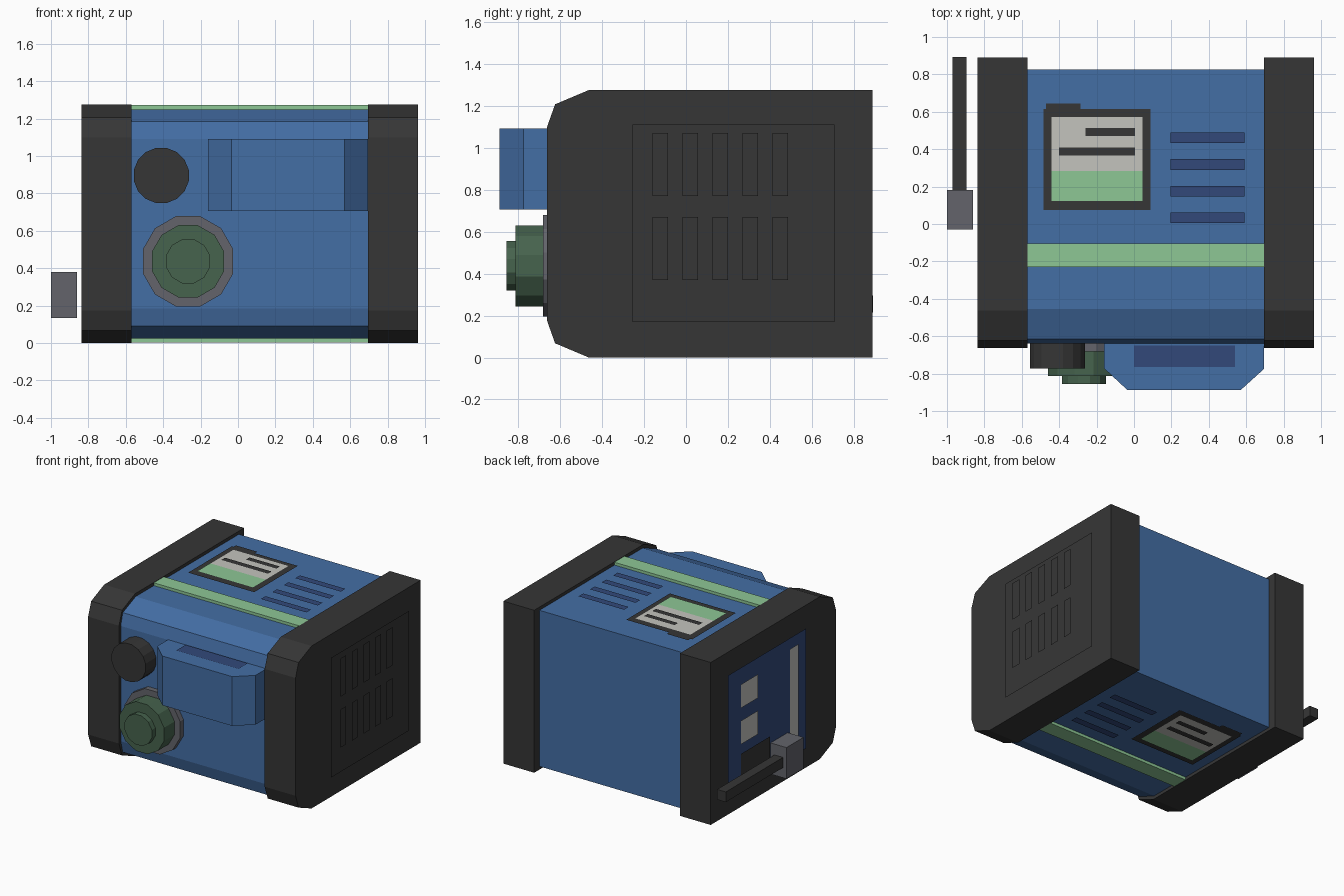
import bpy, bmesh, math
from mathutils import Vector

if "Cube" in bpy.data.objects:
    bpy.data.objects.remove(bpy.data.objects["Cube"])


def material(name, r, g, b):
    m = bpy.data.materials.new(name)
    lin = [(c / 255 / 12.92) if c < 11 else ((c / 255 + 0.055) / 1.055) ** 2.4 for c in (r, g, b)]
    m.diffuse_color = (*lin, 1)
    m.use_nodes = True
    m.node_tree.nodes["Principled BSDF"].inputs["Base Color"].default_value = m.diffuse_color
    return m


BLUE = material("body blue", 68, 110, 165)
DARK = material("charcoal", 54, 54, 54)
NAVY = material("navy", 50, 73, 122)
GREEN = material("light green", 141, 199, 149)
PALE = material("pale grey", 196, 196, 190)
LENS = material("dark green", 70, 99, 77)
GREY = material("mid grey", 99, 100, 107)


def finish(name, bm, mat):
    me = bpy.data.meshes.new(name)
    bm.to_mesh(me)
    bm.free()
    me.materials.append(mat)
    ob = bpy.data.objects.new(name, me)
    bpy.context.collection.objects.link(ob)
    return ob


def prism(name, mat, points, offset):
    """Extrude a closed 3D outline along an offset."""
    bm = bmesh.new()
    face = bm.faces.new([bm.verts.new(p) for p in points])
    ext = bmesh.ops.extrude_face_region(bm, geom=[face])
    bmesh.ops.translate(bm, vec=Vector(offset),
                        verts=[v for v in ext["geom"] if isinstance(v, bmesh.types.BMVert)])
    bmesh.ops.recalc_face_normals(bm, faces=bm.faces)
    return finish(name, bm, mat)


def box(name, mat, x0, x1, y0, y1, z0, z1):
    return prism(name, mat, [(x0, y0, z0), (x1, y0, z0), (x1, y1, z0), (x0, y1, z0)], (0, 0, z1 - z0))


def side_plate(name, mat, x, y0, y1, z0, z1):
    """Flat sheet facing +x or -x, outward by the sign of x."""
    pts = [(x, y0, z0), (x, y1, z0), (x, y1, z1), (x, y0, z1)]
    bm = bmesh.new()
    bm.faces.new([bm.verts.new(p) for p in (pts if x > 0 else pts[::-1])])
    return finish(name, bm, mat)


def level_plate(name, mat, x0, x1, y0, y1, z, up=True):
    pts = [(x0, y0, z), (x1, y0, z), (x1, y1, z), (x0, y1, z)]
    bm = bmesh.new()
    bm.faces.new([bm.verts.new(p) for p in (pts if up else pts[::-1])])
    return finish(name, bm, mat)


def drum(name, mat, x, z, r, y0, y1, n):
    """Flat-topped n-sided cylinder along y."""
    pts = [(x + r * math.cos((i + 0.5) * math.tau / n), y0,
            z + r * math.sin((i + 0.5) * math.tau / n)) for i in range(n)]
    return prism(name, mat, pts, (0, y1 - y0, 0))


MID = 0.6375  # the housing is symmetric about this height


def housing(name, mat, x0, x1, half_profile):
    pts = half_profile + [(y, 2 * MID - z) for y, z in reversed(half_profile)]
    return prism(name, mat, [(x0, y, z) for y, z in pts], (x1 - x0, 0, 0))


# Main body and the two end caps
L, R = -0.57, 0.695
housing("body", BLUE, L - 0.05, R + 0.05, [(0.825, 1.25), (-0.455, 1.25), (-0.615, 1.185), (-0.64, 1.09)])
cap = [(0.89, 1.275), (-0.463, 1.275), (-0.624, 1.207), (-0.662, 1.10)]
housing("left_end_cap", DARK, -0.838, L, cap)
housing("right_end_cap", DARK, R, 0.963, cap)

# Stripe, label and vents, repeated on the top and the underside
for side, s in (("top", 1), ("bottom", -1)):
    def h(z):
        return z if s > 0 else 2 * MID - z
    box(side + "_stripe", GREEN, L, R, -0.23, -0.105, min(h(1.24), h(1.272)), max(h(1.24), h(1.272)))
    for part, mat, x0, x1, y0, y1, z in (
            ("label_frame", DARK, -0.485, 0.088, 0.075, 0.615, 1.258),
            ("label_tab", DARK, -0.47, -0.285, 0.615, 0.645, 1.258),
            ("label_paper", PALE, -0.44, 0.045, 0.283, 0.572, 1.264),
            ("label_green_band", GREEN, -0.44, 0.045, 0.123, 0.283, 1.264),
            ("label_short_bar", DARK, -0.26, 0.005, 0.47, 0.513, 1.270),
            ("label_long_bar", DARK, -0.40, 0.005, 0.365, 0.41, 1.270)):
        level_plate(f"{side}_{part}", mat, x0, x1, y0, y1, h(z), s > 0)
    for i in range(4):
        y = 0.005 + i * 0.1425
        level_plate(f"{side}_vent_{i}", NAVY, 0.195, 0.59, y, y + 0.057, h(1.26), s > 0)

# Front knob and stepped lens
drum("front_knob", DARK, -0.41, 0.896, 0.15, -0.6, -0.772, 16)
drum("lens_ring", GREY, -0.267, 0.437, 0.25, -0.6, -0.682, 12)
drum("lens_barrel", LENS, -0.267, 0.437, 0.2, -0.65, -0.812, 12)
drum("lens_tip", LENS, -0.267, 0.437, 0.122, -0.8, -0.856, 12)

# Chamfered front compartment with a slot on top
outline = [(-0.16, -0.6), (-0.16, -0.772), (-0.035, -0.888), (0.57, -0.888), (R, -0.775), (R, -0.6)]
prism("front_compartment", BLUE, [(x, y, 0.705) for x, y in outline], (0, 0, 0.387))
level_plate("compartment_slot", NAVY, 0.0, 0.54, -0.765, -0.65, 1.098)

# Right panel with two rows of slots
side_plate("right_panel", DARK, 0.988, -0.255, 0.708, 0.17, 1.11)
for row, z in enumerate((0.37, 0.77)):
    for i in range(5):
        y = -0.16 + i * 0.143
        side_plate(f"right_slot_{row}_{i}", DARK, 1.0, y, y + 0.074, z, z + 0.3)

# Left panel with ports
side_plate("left_panel", NAVY, -0.862, -0.255, 0.708, 0.17, 1.11)
for i, z in enumerate((0.515, 0.80)):
    side_plate(f"left_port_{i}", PALE, -0.87, 0.35, 0.56, z, z + 0.185)
side_plate("left_dark_port", DARK, -0.87, 0.20, 0.56, 0.23, 0.44)
side_plate("left_tall_strip", PALE, -0.87, -0.15, -0.045, 0.30, 1.03)

# Side lever
box("lever_block", GREY, -1.0, -0.862, -0.03, 0.182, 0.135, 0.38)
box("lever_bar", DARK, -0.97, -0.895, 0.17, 0.892, 0.215, 0.295)
